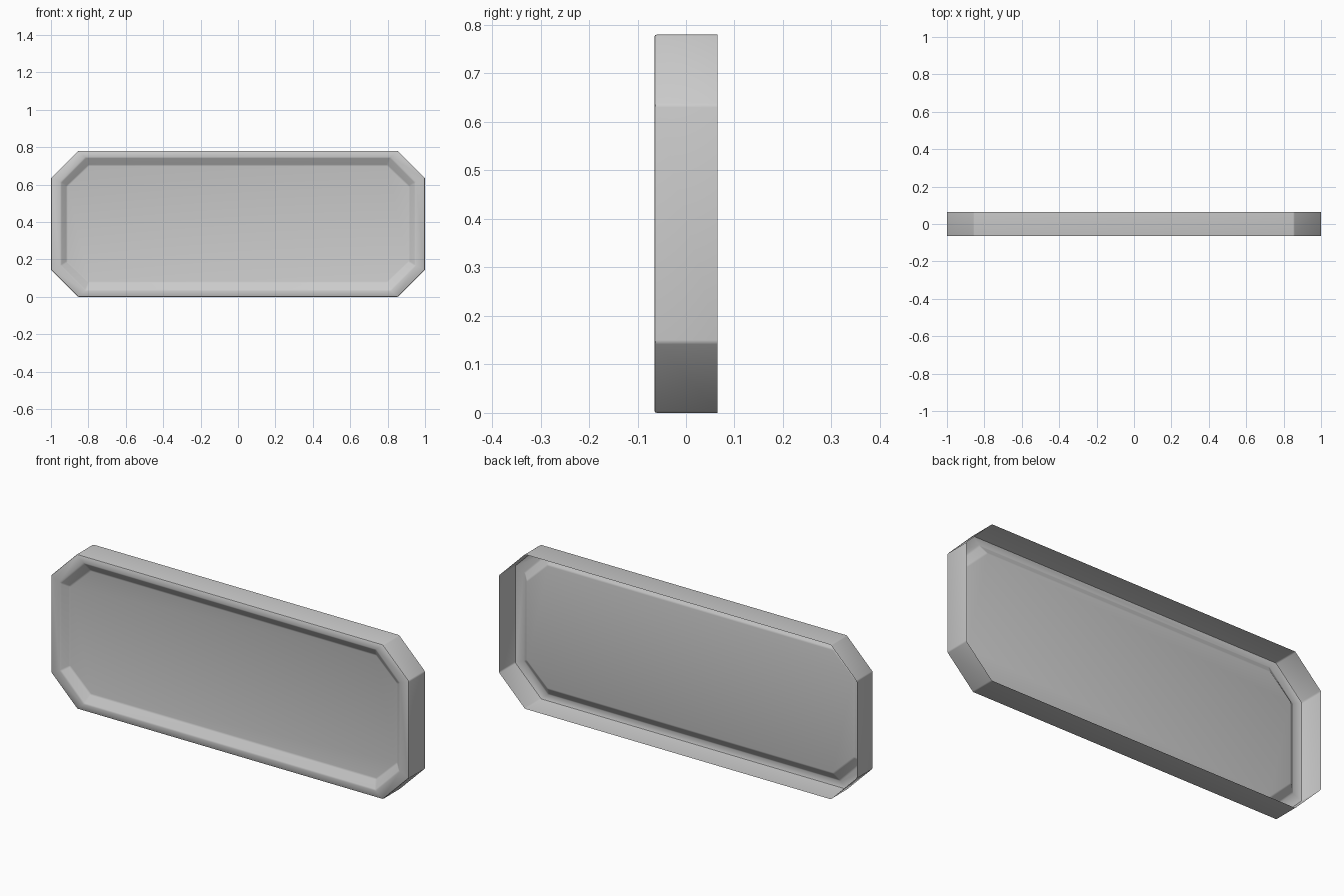
import bpy
import bmesh
import math

cube = bpy.data.objects.get("Cube")
if cube:
    bpy.data.objects.remove(cube, do_unlink=True)

MID_Z = 0.39

# One plain grey for the whole shell
grey = bpy.data.materials.new("light grey")
grey.use_nodes = True
colour = (0.6, 0.6, 0.6, 1.0)
grey.diffuse_color = colour
grey.node_tree.nodes["Principled BSDF"].inputs["Base Color"].default_value = colour


def octagon(bm, half_x, half_z, corner_x, corner_z, y):
    """Ring of a rectangle with cut corners, counterclockwise from the front."""
    quarter = [(half_x, corner_z), (corner_x, half_z)]
    points = quarter + [(-x, z) for x, z in reversed(quarter)]
    points += [(-x, -z) for x, z in points]
    return [bm.verts.new((x, y, MID_Z + z)) for x, z in points]


# Open-backed tray: side wall, front rim, sloped step and recessed panel
bm = bmesh.new()
rings = [
    octagon(bm, 1.0, 0.39, 0.855, 0.245, 0.065),
    octagon(bm, 1.0, 0.39, 0.855, 0.245, -0.065),
    octagon(bm, 0.947, 0.355, 0.815, 0.222, -0.065),
    octagon(bm, 0.915, 0.313, 0.798, 0.202, -0.035),
]
for outer, inner in zip(rings, rings[1:]):
    for i in range(len(outer)):
        j = (i + 1) % len(outer)
        bm.faces.new((outer[i], outer[j], inner[j], inner[i]))
bm.faces.new(rings[-1])

mesh = bpy.data.meshes.new("panel_shell")
bm.to_mesh(mesh)
bm.free()
mesh.materials.append(grey)
shell = bpy.data.objects.new("panel_shell", mesh)
bpy.context.collection.objects.link(shell)

# Slightly softened edges
bevel = shell.modifiers.new("soft_edges", "BEVEL")
bevel.width = 0.005
bevel.segments = 2
bevel.limit_method = "ANGLE"
bevel.angle_limit = math.radians(15)

bpy.ops.object.select_all(action="DESELECT")
shell.select_set(True)
bpy.context.view_layer.objects.active = shell
bpy.ops.object.modifier_apply(modifier=bevel.name)
bpy.ops.object.shade_smooth_by_angle(angle=math.radians(30))
